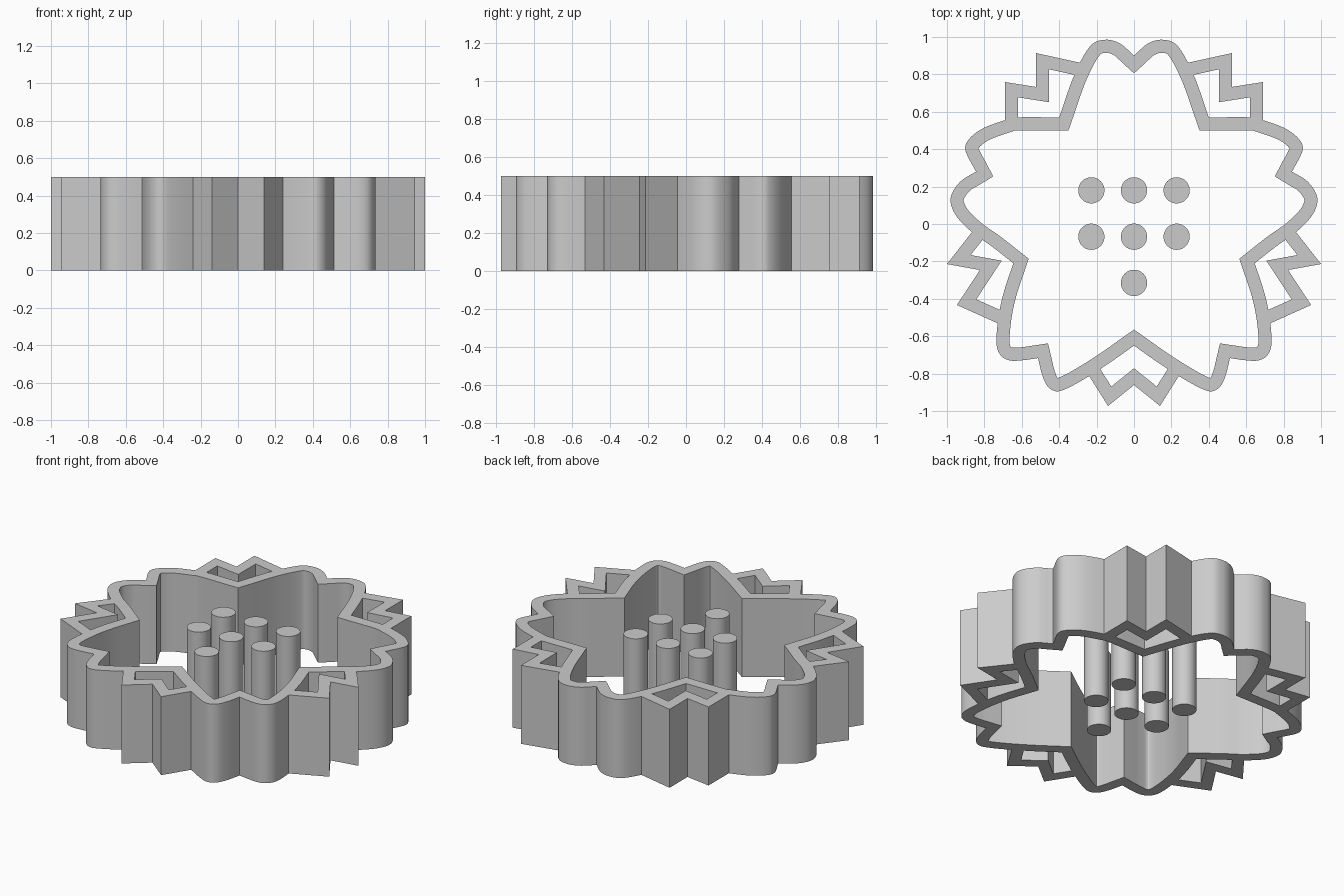
import bpy
import bmesh
from mathutils import Vector

if "Cube" in bpy.data.objects:
    bpy.data.objects.remove(bpy.data.objects["Cube"])

HEIGHT = 0.5
WALL = 0.07

grey = bpy.data.materials.new("light grey plastic")
grey.use_nodes = True
grey.diffuse_color = (0.6, 0.6, 0.6, 1)
grey.node_tree.nodes["Principled BSDF"].inputs["Base Color"].default_value = grey.diffuse_color


def finish(obj):
    obj.data.materials.append(grey)
    bpy.ops.object.select_all(action="DESELECT")
    obj.select_set(True)
    bpy.context.view_layer.objects.active = obj
    bpy.ops.object.shade_smooth_by_angle()


def mirrored(path):
    """Reflect across x = 0, keeping the clockwise direction."""
    return [Vector((-p.x, p.y)) for p in reversed(path)]


def smooth(points, steps=8):
    """Catmull-Rom curve through the points, without the last one."""
    p = [Vector(q) for q in points]
    p = [2 * p[0] - p[1]] + p + [2 * p[-1] - p[-2]]
    result = []
    for a, b, c, d in zip(p, p[1:], p[2:], p[3:]):
        for i in range(steps):
            t = i / steps
            result.append(b + (c - a) * t / 2 + (2 * a - 5 * b + 4 * c - d) * t**2 / 2
                          + (3 * b - a - 3 * c + d) * t**3 / 2)
    return result


def offset_inward(path, closed):
    """Mitred offset to the right of a clockwise path."""
    n = len(path)
    result = []
    for i, p in enumerate(path):
        into = p - path[i - 1] if closed or i > 0 else path[1] - p
        out = path[(i + 1) % n] - p if closed or i < n - 1 else into
        n1 = Vector((into.y, -into.x)).normalized()
        n2 = Vector((out.y, -out.x)).normalized()
        q = p + (n1 + n2) * WALL / (1 + n1.dot(n2))
        # Collapse places where a tight bend would fold over
        if closed and result and min((q - o).length for o in path) < WALL * 0.97:
            q = result[-1].copy()
        result.append(q)
    return result


def build_wall(name, path, closed):
    bm = bmesh.new()
    rails = (path, offset_inward(path, closed))
    rings = [[bm.verts.new((p.x, p.y, z)) for p in rail]
             for rail, z in ((rails[0], 0), (rails[0], HEIGHT),
                             (rails[1], HEIGHT), (rails[1], 0))]
    n = len(path)
    for i in range(n if closed else n - 1):
        j = (i + 1) % n
        for k in range(4):
            a, b = rings[k], rings[(k + 1) % 4]
            bm.faces.new((a[i], a[j], b[j], b[i]))
    if not closed:
        for i in (0, -1):
            bm.faces.new([r[i] for r in rings])
    bmesh.ops.remove_doubles(bm, verts=bm.verts, dist=0.0005)
    bmesh.ops.recalc_face_normals(bm, faces=bm.faces)
    mesh = bpy.data.meshes.new(name)
    bm.to_mesh(mesh)
    bm.free()
    obj = bpy.data.objects.new(name, mesh)
    bpy.context.collection.objects.link(obj)
    finish(obj)


# Petal wall: right-hand petal edges, each running from one sharp corner to the next
petal_edges = [
    [(0, .9), (.075, .965), (.155, .985), (.235, .95), (.32, .795), (.4, .57)],
    [(.4, .57), (.62, .57), (.69, .555), (.81, .51), (.885, .45), (.9, .39), (.845, .28)],
    [(.845, .28), (.93, .225), (.98, .14), (.955, .05), (.865, -.045), (.76, -.12), (.645, -.21)],
    [(.645, -.21), (.695, -.36), (.725, -.5), (.735, -.64), (.71, -.705), (.66, -.73),
     (.59, -.728), (.513, -.717)],
    [(.513, -.717), (.49, -.81), (.46, -.87), (.41, -.895), (.34, -.87), (.235, -.81),
     (.12, -.735), (0, -.65)],
]
half = [p for edge in petal_edges for p in smooth(edge)]
half.append(Vector((0, -.65)))
build_wall("petal_wall", half + mirrored(half)[1:-1], True)


# Sepal walls: zigzag strips bridging the valleys between petals
def sepal(points):
    path = [Vector(p) for p in points]
    for end, nxt in ((0, 1), (-1, -2)):
        path[end] += (path[end] - path[nxt]).normalized() * 0.02
    return path


upper = sepal([(.283, .861), (.524, .914), (.524, .733), (.69, .759), (.69, .555)])
lower = sepal([(.866, -.043), (1, -.214), (.824, -.246), (.947, -.433), (.733, -.529)])
front = sepal([(.24, -.812), (.139, -.973), (0, -.861), (-.139, -.973), (-.24, -.812)])
for name, path in (("upper_sepal", upper), ("lower_sepal", lower)):
    build_wall(name + "_left", path, False)
    build_wall(name + "_right", mirrored(path), False)
build_wall("front_sepal", front, False)

# Round pins in the centre
pins = [(x, y) for y in (.18, -.068) for x in (-.228, 0, .228)] + [(0, -.315)]
for i, (x, y) in enumerate(pins):
    bpy.ops.mesh.primitive_cylinder_add(vertices=48, radius=0.07, depth=HEIGHT,
                                        location=(x, y, HEIGHT / 2))
    pin = bpy.context.object
    pin.name = f"centre_pin_{i + 1}"
    finish(pin)
